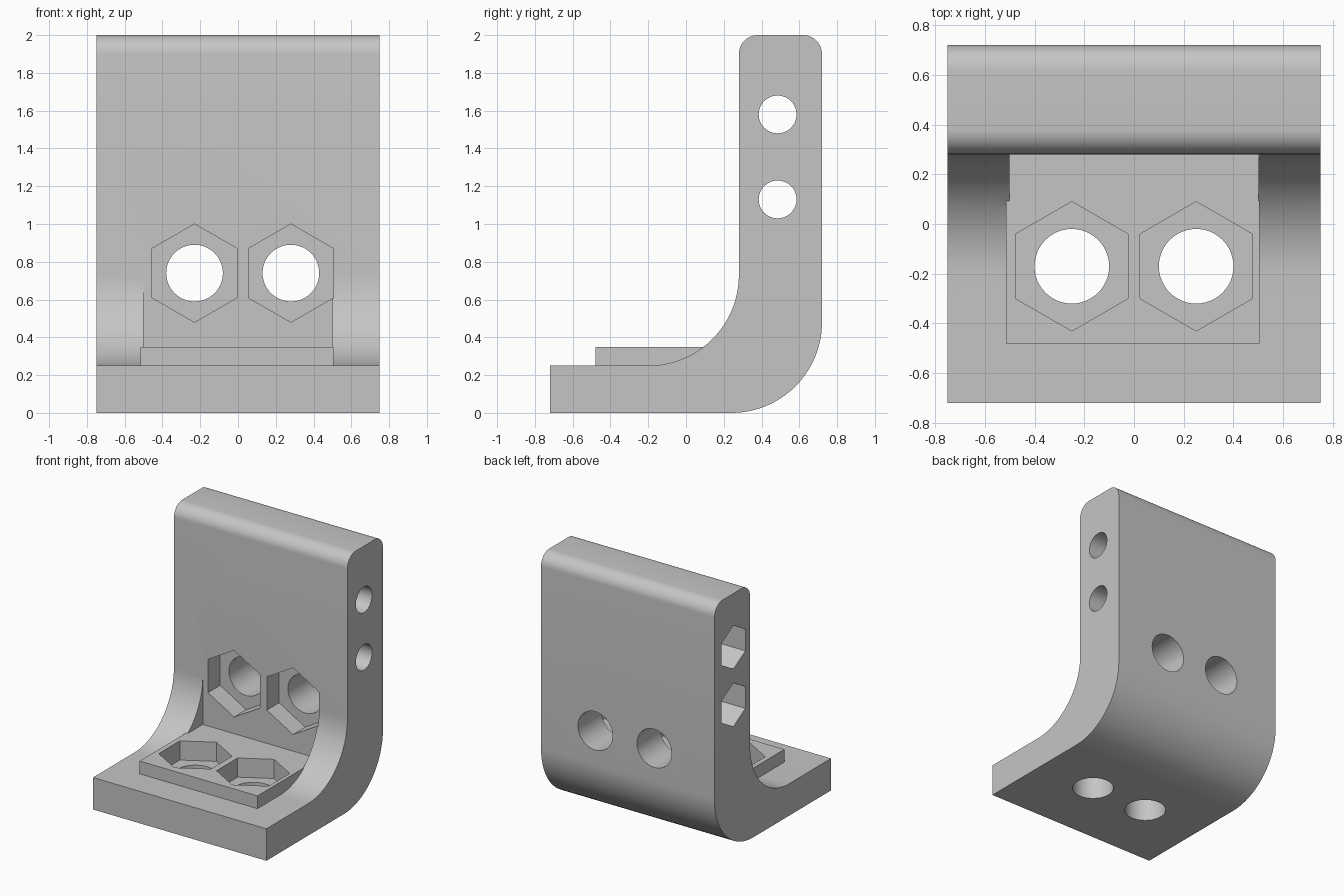
import bpy, bmesh
from math import pi, sin, cos, radians
from mathutils import Matrix, Vector

if "Cube" in bpy.data.objects:
    bpy.data.objects.remove(bpy.data.objects["Cube"], do_unlink=True)

grey = bpy.data.materials.new("Plain grey")
grey.use_nodes = True
colour = (0.56, 0.56, 0.56, 1)
grey.diffuse_color = colour
grey.node_tree.nodes["Principled BSDF"].inputs["Base Color"].default_value = colour


def make_object(name, bm):
    bmesh.ops.recalc_face_normals(bm, faces=bm.faces)
    mesh = bpy.data.meshes.new(name)
    bm.to_mesh(mesh)
    bm.free()
    mesh.materials.append(grey)
    obj = bpy.data.objects.new(name, mesh)
    bpy.context.collection.objects.link(obj)
    return obj


def box(name, low, high):
    bm = bmesh.new()
    low, high = Vector(low), Vector(high)
    bmesh.ops.create_cube(bm, size=1, matrix=Matrix.Translation((low + high) / 2)
                          @ Matrix.Diagonal((*(high - low), 1)))
    return make_object(name, bm)


def prism(name, start, end, radius, sides):
    """Prism between two points, with a corner pointing up (or along y)."""
    start, end = Vector(start), Vector(end)
    axis = (end - start).normalized()
    up = Vector((0, 1, 0)) if abs(axis.z) > 0.5 else Vector((0, 0, 1))
    side = axis.cross(up)
    bm = bmesh.new()
    ring = [bm.verts.new(start + radius * (up * cos(2 * pi * i / sides)
                                           + side * sin(2 * pi * i / sides)))
            for i in range(sides)]
    face = bm.faces.new(ring)
    new = bmesh.ops.extrude_face_region(bm, geom=[face])["geom"]
    bmesh.ops.translate(bm, vec=end - start,
                        verts=[v for v in new if isinstance(v, bmesh.types.BMVert)])
    return make_object(name, bm)


def combine(target, tool, operation):
    mod = target.modifiers.new(operation, 'BOOLEAN')
    mod.operation, mod.solver, mod.object = operation, 'EXACT', tool
    bpy.context.view_layer.objects.active = target
    bpy.ops.object.modifier_apply(modifier=mod.name)
    bpy.data.objects.remove(tool, do_unlink=True)


def arc(cy, cz, radius, a, b, steps):
    return [(cy + radius * cos(radians(a + (b - a) * i / steps)),
             cz + radius * sin(radians(a + (b - a) * i / steps))) for i in range(steps + 1)]


# Curved L-shaped body
profile = [(-0.72, 0)]
profile += arc(0.24, 0.48, 0.48, -90, 0, 24)      # outer bend
profile += arc(0.62, 1.9, 0.1, 0, 90, 10)         # top edges
profile += arc(0.38, 1.9, 0.1, 90, 180, 10)
profile += arc(-0.2, 0.73, 0.48, 0, -90, 24)      # inner bend
profile += [(-0.72, 0.25)]
bm = bmesh.new()
end_face = bm.faces.new([bm.verts.new((-0.75, y, z)) for y, z in profile])
new = bmesh.ops.extrude_face_region(bm, geom=[end_face])["geom"]
bmesh.ops.translate(bm, vec=(1.5, 0, 0),
                    verts=[v for v in new if isinstance(v, bmesh.types.BMVert)])
bracket = make_object("angle_bracket", bm)

# Recess through the inner bend, then the raised pad
combine(bracket, box("recess", (-0.5, -0.3, 0.3), (0.5, 0.279, 0.8)), 'DIFFERENCE')
combine(bracket, box("pad", (-0.515, -0.48, 0.2), (0.505, 0.32, 0.35)), 'UNION')

# Each entry: outer point, pocket floor, far side, hole radius, pocket radius
bores = []
for x in (-0.25, 0.25):                            # base
    bores.append(((x, -0.17, 0.5), (x, -0.17, 0.2), (x, -0.17, -0.1), 0.15, 0.26))
for x in (-0.23, 0.28):                            # upright wall
    bores.append(((x, 0.2, 0.74), (x, 0.43, 0.74), (x, 0.9, 0.74), 0.15, 0.26))
for z in (1.13, 1.58):                             # edge to edge
    bores.append(((-0.9, 0.485, z), (-0.5, 0.485, z), (0.9, 0.485, z), 0.1, 0.17))
for outer, floor, far, hole, pocket in bores:
    combine(bracket, prism("hex_pocket", outer, floor, pocket, 6), 'DIFFERENCE')
    combine(bracket, prism("round_hole", outer, far, hole, 48), 'DIFFERENCE')

# Smooth bends and holes, crisp edges
bpy.ops.object.select_all(action='DESELECT')
bracket.select_set(True)
bpy.context.view_layer.objects.active = bracket
bpy.ops.object.shade_smooth_by_angle(angle=radians(25))
